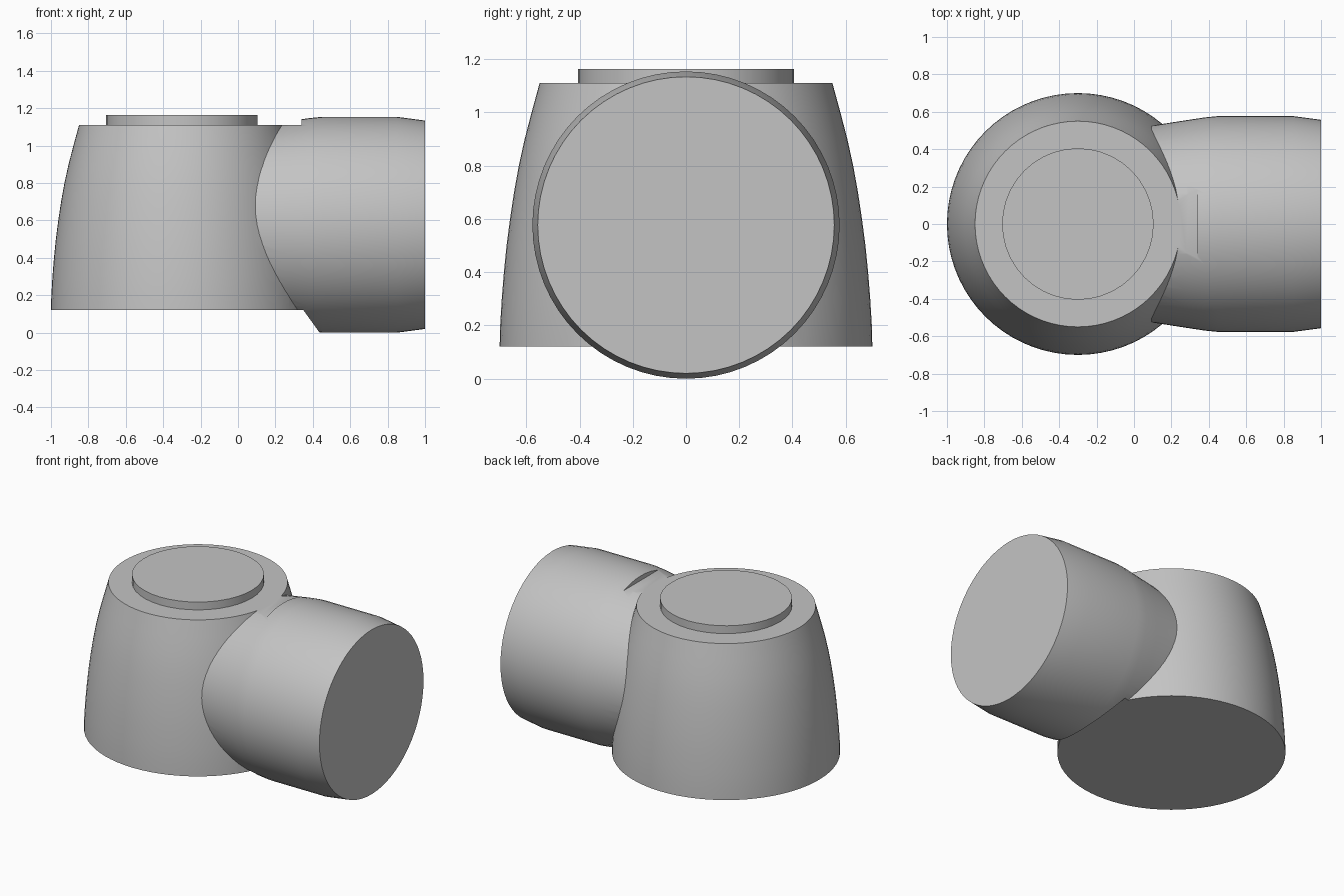
import bpy, bmesh, math

cube = bpy.data.objects.get("Cube")
if cube:
    bpy.data.objects.remove(cube, do_unlink=True)

grey = bpy.data.materials.new("plain grey")
grey.use_nodes = True
colour = (0.55, 0.55, 0.55, 1)
grey.diffuse_color = colour
grey.node_tree.nodes["Principled BSDF"].inputs["Base Color"].default_value = colour


def finish(name, bm):
    bmesh.ops.recalc_face_normals(bm, faces=bm.faces)
    mesh = bpy.data.meshes.new(name)
    bm.to_mesh(mesh)
    bm.free()
    mesh.materials.append(grey)
    obj = bpy.data.objects.new(name, mesh)
    bpy.context.collection.objects.link(obj)
    return obj


def turned(name, profile, sides, place):
    """Capped solid of revolution; place(a, b, t) maps two ring axes and the length."""
    bm = bmesh.new()
    rings = []
    for r, t in profile:
        angles = [math.tau * i / sides for i in range(sides)]
        rings.append([bm.verts.new(place(r * math.cos(a), r * math.sin(a), t)) for a in angles])
    for low, high in zip(rings, rings[1:]):
        for i in range(sides):
            j = (i + 1) % sides
            bm.faces.new((low[i], low[j], high[j], high[i]))
    bm.faces.new(rings[0])
    bm.faces.new(rings[-1])
    return finish(name, bm)


def prism(name, outline):
    """Cutter with an outline in x and z, running right through in y."""
    bm = bmesh.new()
    front, back = ([bm.verts.new((x, y, z)) for x, z in outline] for y in (-1, 1))
    bm.faces.new(front)
    bm.faces.new(back)
    n = len(outline)
    for i in range(n):
        j = (i + 1) % n
        bm.faces.new((front[i], front[j], back[j], back[i]))
    obj = finish(name, bm)
    obj.hide_render = True
    return obj


def combine(target, other, operation):
    mod = target.modifiers.new("combine", "BOOLEAN")
    mod.operation = operation
    mod.solver = "EXACT"
    mod.object = other
    bpy.context.view_layer.objects.active = target
    bpy.ops.object.modifier_apply(modifier=mod.name)
    bpy.data.objects.remove(other, do_unlink=True)


def upright(a, b, t):
    return (a - 0.3, b, t)


def sideways(a, b, t):
    return (t, a, b + 0.577)


BASE, TOP = 0.12, 1.11

# Domed body with a flat top and base
body = turned("body", [(0.70, BASE), (0.698, 0.2), (0.692, 0.3), (0.684, 0.4),
                       (0.674, 0.5), (0.661, 0.6), (0.646, 0.7), (0.628, 0.8),
                       (0.606, 0.9), (0.58, 1.0), (0.55, TOP)], 72, upright)

# Side barrel, slightly tapered at both ends
barrel = turned("side_barrel", [(0.50, -0.1), (0.53, 0.12), (0.555, 0.28), (0.57, 0.38),
                                (0.577, 0.45), (0.577, 0.85), (0.557, 1.0)], 64, sideways)

# Trim the barrel level with the body top, and slope it under the base
combine(barrel, prism("top_trim", [(-0.5, TOP), (0.34, TOP), (0.34, 1.4), (-0.5, 1.4)]),
        "DIFFERENCE")
combine(barrel, prism("base_trim", [(-0.5, BASE), (0.35, BASE), (0.44, -0.005),
                                    (0.44, -0.2), (-0.5, -0.2)]), "DIFFERENCE")
combine(body, barrel, "UNION")

# Low round cap on top
cap = turned("top_cap", [(0.405, TOP - 0.01), (0.405, 1.163)], 40, upright)

for obj in (body, cap):
    bpy.ops.object.select_all(action="DESELECT")
    obj.select_set(True)
    bpy.context.view_layer.objects.active = obj
    bpy.ops.object.shade_smooth_by_angle(angle=math.radians(35))
